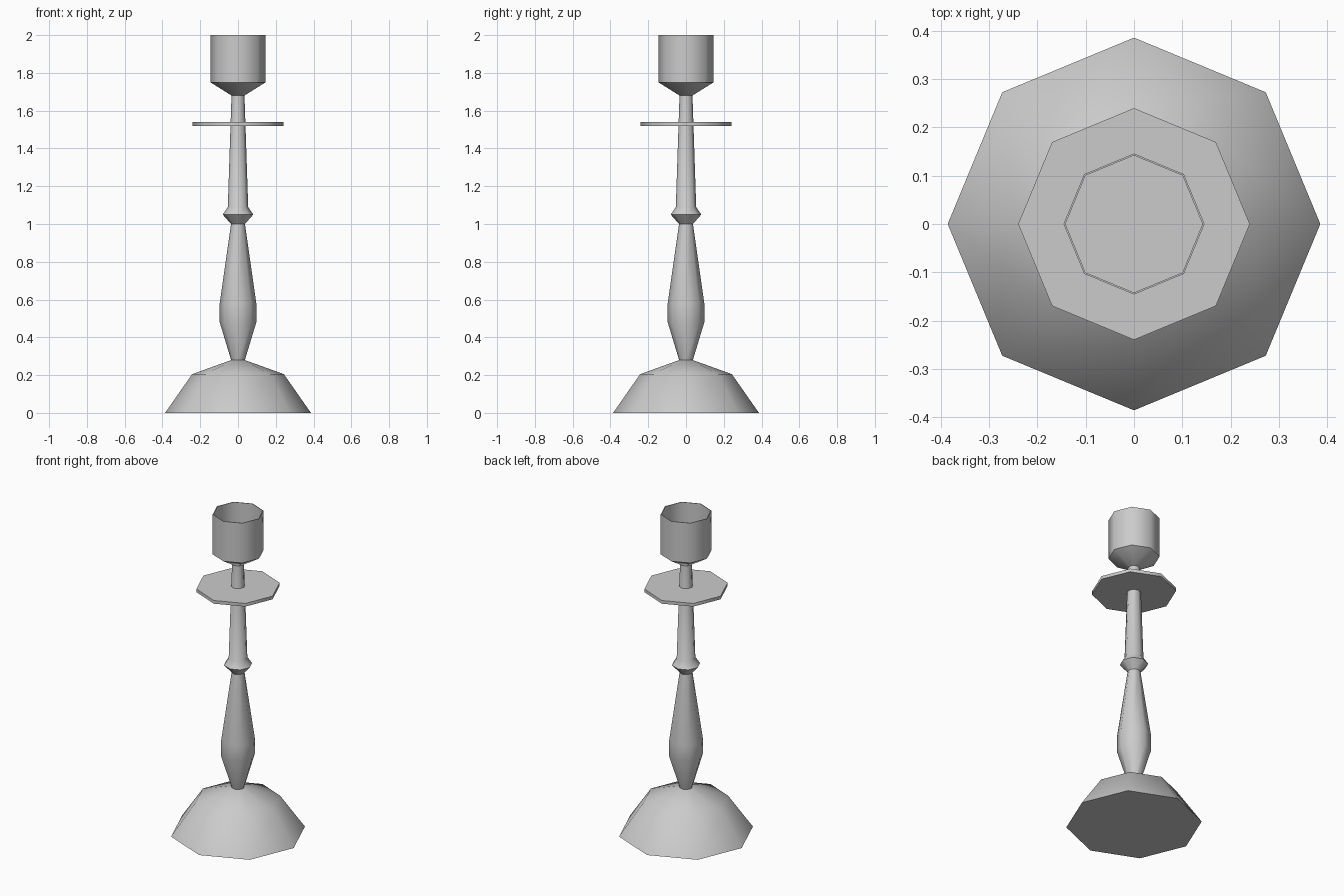
import bpy, bmesh
from math import cos, sin, pi, radians

if "Cube" in bpy.data.objects:
    bpy.data.objects.remove(bpy.data.objects["Cube"])

SIDES = 8


def lathe(name, profile):
    """Spin a (radius, z) profile into an eight-sided closed solid."""
    bm = bmesh.new()
    rings = [[bm.verts.new((r * cos(2 * pi * i / SIDES), r * sin(2 * pi * i / SIDES), z))
              for i in range(SIDES)] for r, z in profile]
    for a, b in zip(rings, rings[1:]):
        for i in range(SIDES):
            j = (i + 1) % SIDES
            bm.faces.new((a[i], a[j], b[j], b[i]))
    bm.faces.new(rings[0][::-1])
    bm.faces.new(rings[-1])
    bmesh.ops.recalc_face_normals(bm, faces=bm.faces)
    mesh = bpy.data.meshes.new(name)
    bm.to_mesh(mesh)
    bm.free()
    obj = bpy.data.objects.new(name, mesh)
    bpy.context.collection.objects.link(obj)
    bpy.ops.object.select_all(action='DESELECT')
    obj.select_set(True)
    bpy.context.view_layer.objects.active = obj
    bpy.ops.object.shade_smooth_by_angle(angle=radians(46))
    return obj


# Domed foot
lathe("base", [(0.386, 0), (0.243, 0.205), (0.035, 0.28)])

# Turned stem: bulb, collar and tapering neck
lathe("stem", [(0.035, 0.275), (0.097, 0.48), (0.097, 0.58), (0.037, 1.0),
               (0.081, 1.05), (0.054, 1.09), (0.032, 1.749)])

# Flat drip plate
lathe("drip_plate", [(0.24, 1.52), (0.24, 1.54)])

# Hollow candle cup with a thin wall and flat floor
lathe("candle_cup", [(0.034, 1.68), (0.146, 1.75), (0.146, 2.0),
                     (0.142, 2.0), (0.142, 1.75)])
